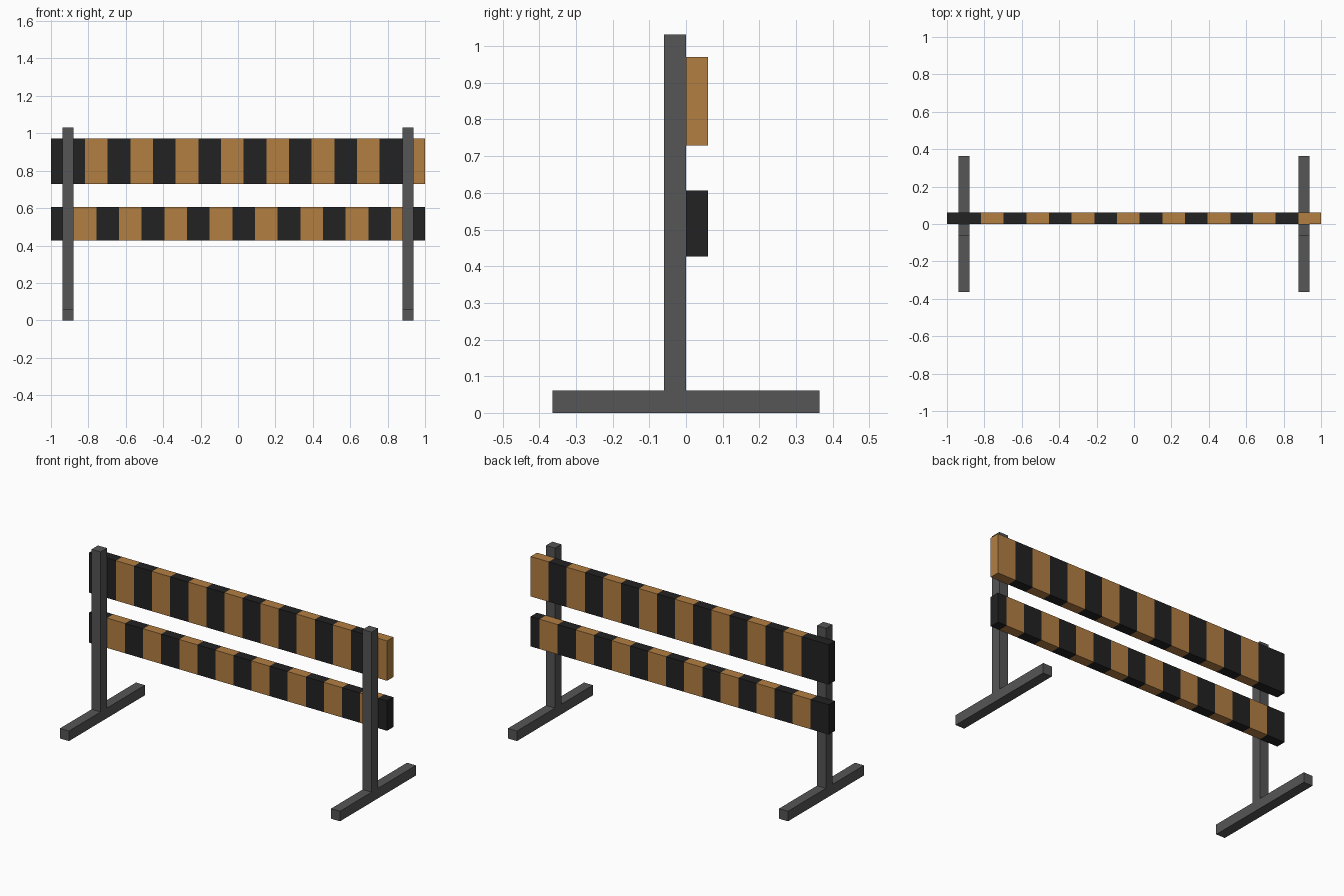
import bpy, bmesh

if "Cube" in bpy.data.objects:
    bpy.data.objects.remove(bpy.data.objects["Cube"])

def material(name, rgb):
    m = bpy.data.materials.new(name)
    m.diffuse_color = (*rgb, 1)
    m.use_nodes = True
    m.node_tree.nodes["Principled BSDF"].inputs["Base Color"].default_value = m.diffuse_color
    return m

GREY = material("dark_grey", (0.092, 0.092, 0.092))
ORANGE = material("orange", (0.445, 0.209, 0.054))
BLACK = material("black", (0.016, 0.016, 0.016))

def box(name, lo, hi, mats, cuts=()):
    """Box between two corners; faces between successive x cuts alternate material."""
    bm = bmesh.new()
    bmesh.ops.create_cube(bm, size=1)
    for v in bm.verts:
        v.co = [lo[i] if v.co[i] < 0 else hi[i] for i in range(3)]
    for x in cuts:
        bmesh.ops.bisect_plane(bm, geom=bm.verts[:] + bm.edges[:] + bm.faces[:],
                               plane_co=(x, 0, 0), plane_no=(1, 0, 0))
    for f in bm.faces:
        cx = f.calc_center_median().x
        f.material_index = sum(cx > x for x in cuts) % 2
    me = bpy.data.meshes.new(name)
    bm.to_mesh(me)
    bm.free()
    for m in mats:
        me.materials.append(m)
    ob = bpy.data.objects.new(name, me)
    bpy.context.collection.objects.link(ob)
    return ob

# Striped boards: wider first stripe, then an even pitch
PITCH = 2 / 16.5
box("upper_board", (-1, 0, 0.729), (1, 0.0605, 0.971), (BLACK, ORANGE),
    [-1 + PITCH * (1.5 + i) for i in range(15)])
box("lower_board", (-1, 0, 0.426), (1, 0.0605, 0.607), (BLACK, ORANGE),
    [-1 + PITCH * (1 + i) for i in range(16)])

# Posts standing on feet, one pair each side
for side, x in (("left", -0.909), ("right", 0.909)):
    box(side + "_post", (x - 0.03, -0.0605, 0.061), (x + 0.03, 0, 1.031), (GREY,))
    box(side + "_foot", (x - 0.03, -0.364, 0), (x + 0.03, 0.364, 0.061), (GREY,))
